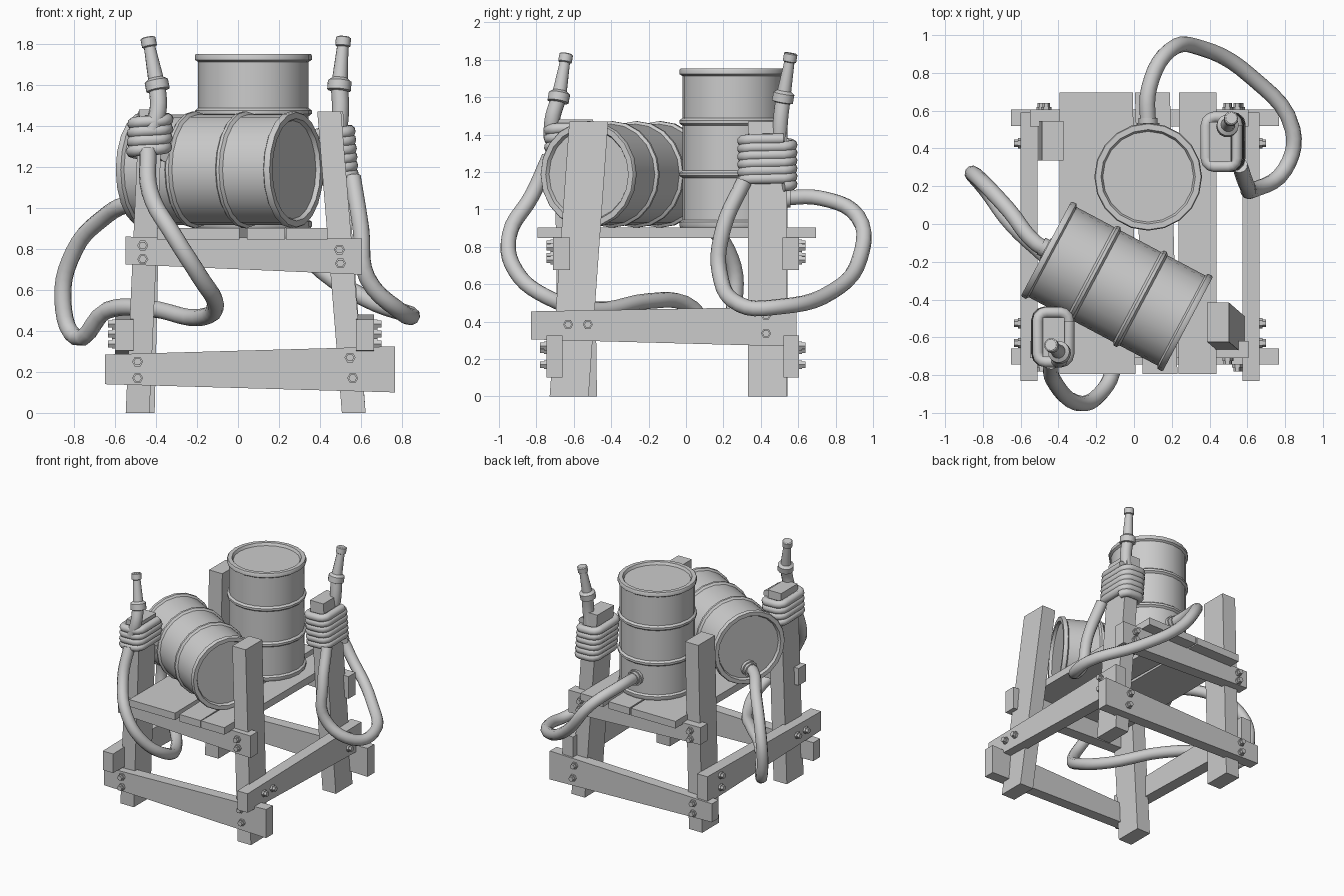
import bpy, bmesh, math
from mathutils import Vector, Matrix

if "Cube" in bpy.data.objects:
    bpy.data.objects.remove(bpy.data.objects["Cube"])


def new_mesh(name, bm, smooth=False):
    bmesh.ops.recalc_face_normals(bm, faces=bm.faces)
    me = bpy.data.meshes.new(name)
    bm.to_mesh(me)
    bm.free()
    ob = bpy.data.objects.new(name, me)
    bpy.context.collection.objects.link(ob)
    if smooth:
        bpy.ops.object.select_all(action='DESELECT')
        ob.select_set(True)
        bpy.context.view_layer.objects.active = ob
        bpy.ops.object.shade_smooth_by_angle(angle=math.radians(35))
    return ob


def timber(name, end_a, end_b):
    """Solid lofted between two four-point ends."""
    bm = bmesh.new()
    a = [bm.verts.new(p) for p in end_a]
    b = [bm.verts.new(p) for p in end_b]
    bm.faces.new(a)
    bm.faces.new(b)
    for i in range(4):
        j = (i + 1) % 4
        bm.faces.new((a[i], a[j], b[j], b[i]))
    return new_mesh(name, bm)


def rect_z(x0, x1, y0, y1, z):
    return [(x0, y0, z), (x1, y0, z), (x1, y1, z), (x0, y1, z)]


def rect_x(x, y0, y1, z0, z1):
    return [(x, y0, z0), (x, y1, z0), (x, y1, z1), (x, y0, z1)]


def rect_y(y, x0, x1, z0, z1):
    return [(x0, y, z0), (x1, y, z0), (x1, y, z1), (x0, y, z1)]


def lathe(name, profile, base, axis, n=20):
    """Turn (radius, height) points round an axis starting at base."""
    m = Matrix.Translation(base) @ Vector(axis).to_track_quat('Z', 'Y').to_matrix().to_4x4()
    bm = bmesh.new()
    rings = []
    for r, h in profile:
        rings.append([bm.verts.new(m @ Vector((r * math.cos(2 * math.pi * i / n),
                                               r * math.sin(2 * math.pi * i / n), h)))
                      for i in range(n)])
    for a, b in zip(rings, rings[1:]):
        for i in range(n):
            j = (i + 1) % n
            bm.faces.new((a[i], a[j], b[j], b[i]))
    bm.faces.new(rings[0])
    bm.faces.new(rings[-1])
    return new_mesh(name, bm, n > 6)


def tube(name, pts, radius, smooth_path=True):
    cu = bpy.data.curves.new(name, 'CURVE')
    cu.dimensions = '3D'
    cu.bevel_depth = radius
    cu.bevel_resolution = 3
    cu.resolution_u = 5
    cu.use_fill_caps = True
    sp = cu.splines.new('BEZIER' if smooth_path else 'POLY')
    if smooth_path:
        sp.bezier_points.add(len(pts) - 1)
        for bp, p in zip(sp.bezier_points, pts):
            bp.co = p
            bp.handle_left_type = bp.handle_right_type = 'AUTO'
    else:
        sp.points.add(len(pts) - 1)
        for q, p in zip(sp.points, pts):
            q.co = (*p, 1)
    ob = bpy.data.objects.new(name, cu)
    bpy.context.collection.objects.link(ob)
    return ob


# Four leaning legs: bottom centre, top centre, top height
LEGS = {
    'front_left_leg': ((-0.49, -0.58), (-0.425, -0.60), 1.48),
    'front_right_leg': ((0.565, -0.625), (0.445, -0.52), 1.47),
    'back_left_leg': ((-0.465, 0.44), (-0.43, 0.44), 1.47),
    'back_right_leg': ((0.565, 0.435), (0.455, 0.435), 1.47),
}
HX, HY = 0.058, 0.104
for name, (b, t, h) in LEGS.items():
    timber(name, rect_z(b[0] - HX, b[0] + HX, b[1] - HY, b[1] + HY, 0),
           rect_z(t[0] - HX, t[0] + HX, t[1] - HY, t[1] + HY, h))


def bolt(p, axis):
    lathe('bolt', [(0.027, -0.01), (0.027, 0.015), (0.02, 0.015), (0.02, 0.035)], p, axis, 6)


# Front and back cross beams with bolts
for side, s, yu, yl in (('front', -1, 0.71, 0.745), ('back', 1, 0.605, 0.605)):
    timber(side + '_upper_beam', rect_x(-0.55, s * (yu - 0.09), s * yu, 0.725, 0.86),
           rect_x(0.605, s * (yu - 0.09), s * yu, 0.675, 0.85))
    timber(side + '_lower_beam', rect_x(-0.65, s * (yl - 0.085), s * yl, 0.14, 0.285),
           rect_x(0.767, s * (yl - 0.085), s * yl, 0.10, 0.325))
    for x, z in ((-0.465, 0.817), (-0.465, 0.75), (0.495, 0.797), (0.5, 0.73)):
        bolt((x, s * yu, z), (0, s, 0))
    for x, z in ((-0.49, 0.25), (-0.49, 0.17), (0.547, 0.27), (0.56, 0.17)):
        bolt((x, s * yl, z), (0, s, 0))

# Side braces with bolts
for side, s, x in (('left', -1, 0.60), ('right', 1, 0.665)):
    timber(side + '_brace', rect_y(-0.83, s * (x - 0.09), s * x, 0.305, 0.455),
           rect_y(0.59, s * (x - 0.09), s * x, 0.267, 0.48))
    for y, z in ((-0.63, 0.385), (-0.525, 0.385), (0.428, 0.433), (0.428, 0.337)):
        bolt((s * x, y, z), (s, 0, 0))

# Deck planks, slightly uneven: x range at the front, x range at the back
for f, b in (((-0.395, 0.007), (-0.395, -0.005)), ((0.045, 0.23), (0.005, 0.19)),
             ((0.235, 0.437), (0.238, 0.437))):
    timber('deck_plank', rect_y(-0.795, *f, 0.847, 0.903), rect_y(0.695, *b, 0.847, 0.903))

# Barrels: one upright, one lying at an angle
R, RO, L = 0.27, 0.285, 0.85
BARREL = [(0.24, 0.02), (0.25, 0), (RO - 0.005, 0), (RO, 0.008), (RO, 0.03), (R, 0.04)]
for z in (0.285, 0.565):
    BARREL += [(R, z - 0.02), (RO, z - 0.008), (RO, z + 0.008), (R, z + 0.02)]
BARREL += [(R, L - 0.04), (RO, L - 0.03), (RO, L - 0.008), (RO - 0.005, L), (0.25, L), (0.24, L - 0.02)]
lathe('upright_barrel', BARREL, (0.075, 0.25, 0.903), (0, 0, 1))
axis = Vector((math.cos(math.radians(-28)), math.sin(math.radians(-28)), 0))
mid = Vector((-0.09, -0.33, 1.187))
lathe('lying_barrel', BARREL, mid - axis * L / 2, axis)

# Hose fittings on the barrels
FIT = [(0.06, -0.04), (0.06, 0.025), (0.05, 0.025), (0.05, 0.05)]
lathe('upright_barrel_fitting', FIT, (0.075, 0.51, 1.06), (0, 1, 0), 12)
port = mid - axis * (L / 2 - 0.02) + Vector((0, 0, -0.165))
lathe('lying_barrel_fitting', FIT, port, -axis, 12)

# Long hoses
HR = 0.042
tube('left_hose', [port, port - axis * 0.08, (-0.66, 0.07, 0.95), (-0.80, 0.22, 0.79), (-0.855, 0.265, 0.55),
                   (-0.79, 0.19, 0.37), (-0.64, -0.01, 0.50), (-0.44, -0.2, 0.51),
                   (-0.19, -0.5, 0.465), (-0.11, -0.74, 0.53), (-0.19, -0.91, 0.67),
                   (-0.31, -0.945, 0.86), (-0.43, -0.82, 1.08), (-0.44, -0.73, 1.28)], HR)
tube('right_hose', [(0.075, 0.5, 1.06), (0.08, 0.72, 1.06), (0.19, 0.92, 0.96), (0.36, 0.93, 0.74),
                    (0.62, 0.78, 0.56), (0.84, 0.5, 0.48), (0.8, 0.29, 0.49),
                    (0.63, 0.18, 0.66), (0.60, 0.2, 0.9), (0.56, 0.31, 1.15)], HR)


def coil(name, leg, z0, turns, pitch, r):
    """Hose wound round a leg as a rounded rectangle helix."""
    b, t, h = LEGS[leg]
    ax, ay, c = HX + r * 0.8, HY + r * 0.9, 0.045
    loop = []
    for sx, sy, a0 in ((1, 1, 0), (-1, 1, 90), (-1, -1, 180), (1, -1, 270)):
        for k in (0, 30, 60, 90):
            a = math.radians(a0 + k)
            loop.append((sx * (ax - c) + c * math.cos(a), sy * (ay - c) + c * math.sin(a)))
    pts = []
    n = len(loop)
    for i in range(turns * n + 1):
        z = z0 + pitch * i / n
        u = z / h
        x, y = loop[i % n]
        pts.append((b[0] + (t[0] - b[0]) * u + x, b[1] + (t[1] - b[1]) * u + y, z))
    tube(name, pts, r, False)


coil('left_hose_coil', 'front_left_leg', 1.255, 4, 0.045, 0.03)
coil('right_hose_coil', 'back_right_leg', 1.125, 6, 0.042, 0.03)

# Hose ends and nozzles pointing up beside the legs
NOZZLE = [(0.045, -0.03), (0.058, -0.025), (0.058, 0.02), (0.045, 0.03), (0.038, 0.035),
          (0.028, 0.19), (0.037, 0.195), (0.037, 0.235), (0.03, 0.24)]
for side, stub, tip in (
        ('left', [(-0.42, -0.72, 1.38), (-0.39, -0.715, 1.48), (-0.395, -0.68, 1.60)], (-0.44, -0.64, 1.83)),
        ('right', [(0.485, 0.5, 1.34), (0.50, 0.505, 1.47), (0.495, 0.52, 1.60)], (0.515, 0.56, 1.83))):
    tube(side + '_hose_end', stub, HR)
    lathe(side + '_nozzle', NOZZLE, stub[-1], Vector(tip) - Vector(stub[-1]), 14)
